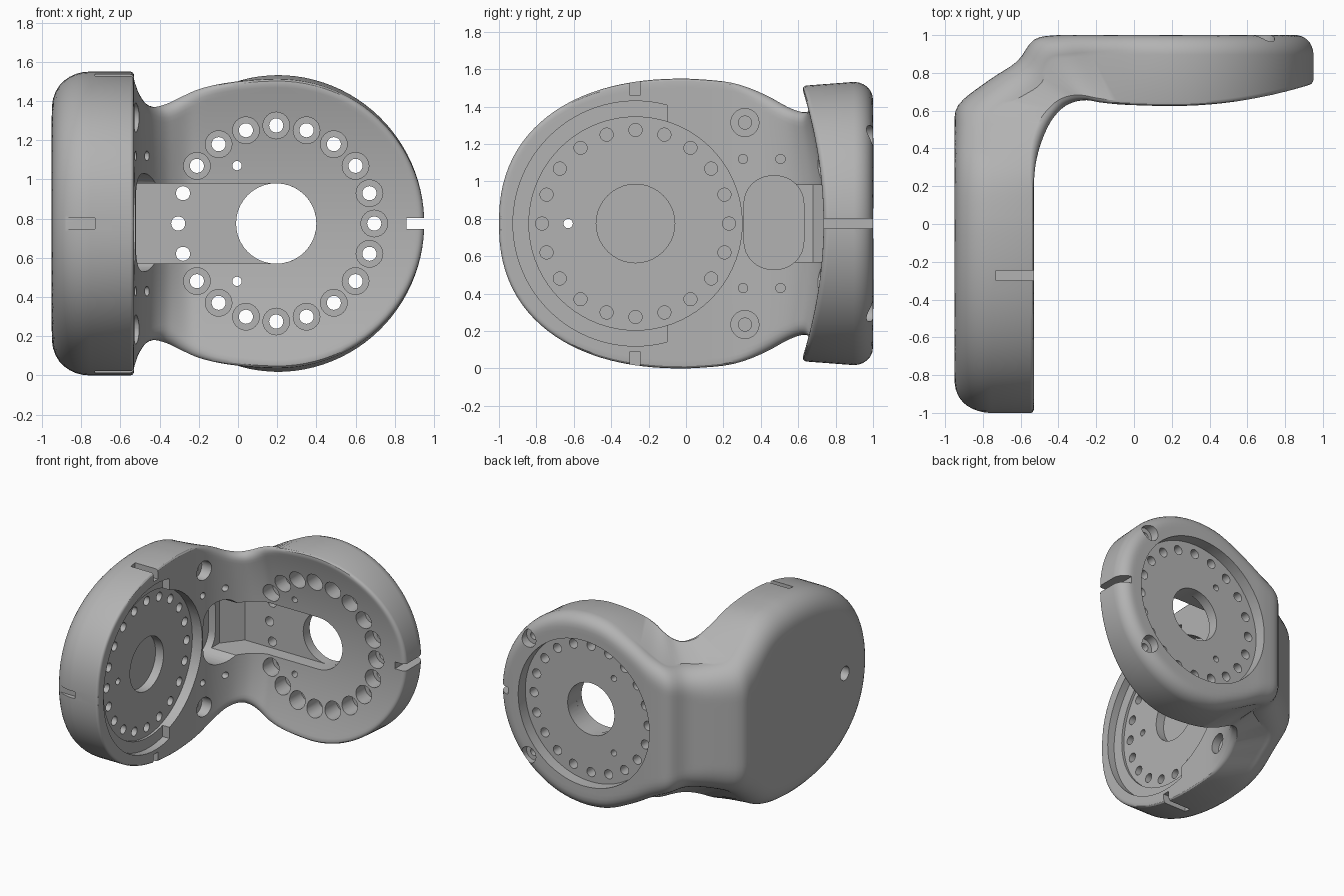
import bpy, bmesh, math
from mathutils import Vector

cube = bpy.data.objects.get("Cube")
if cube:
    bpy.data.objects.remove(cube, do_unlink=True)

MID = 0.775          # height of the horizontal symmetry plane
SIDE_Y = -0.27       # joint axis of the side plate
REAR_X = 0.195       # joint axis of the rear plate
FLOOR = 0.83         # floor of the cable channel and counterbores
SAMPLES = 36

grey = bpy.data.materials.new("satin_grey")
grey.use_nodes = True
grey.diffuse_color = (0.45, 0.45, 0.45, 1)
grey.node_tree.nodes["Principled BSDF"].inputs["Base Color"].default_value = (0.45, 0.45, 0.45, 1)


def new_object(name, bm):
    bmesh.ops.recalc_face_normals(bm, faces=bm.faces[:])
    mesh = bpy.data.meshes.new(name)
    bm.to_mesh(mesh)
    bm.free()
    mesh.materials.append(grey)
    obj = bpy.data.objects.new(name, mesh)
    bpy.context.scene.collection.objects.link(obj)
    return obj


def spline(p0, p1, p2, p3, t):
    return [0.5 * (2 * b + (c - a) * t + (2 * a - 5 * b + 4 * c - d) * t * t
                   + (3 * b - a - 3 * c + d) * t ** 3) for a, b, c, d in zip(p0, p1, p2, p3)]


# Stations along the bent bracket: inner x, y, outer x, y,
# inner and outer half height, outer and inner edge radius, hollowing
stations = []

# Side plate with its rounded free end
for i in range(26):
    y = -math.cos(0.03 + (math.pi / 2 - 0.03) * i / 26)
    half = MID * (1 - abs(y) ** 2.3) ** (1 / 2.3)
    stations.append([-0.53, y, -0.95, y, half, half, 0.17, 0.02, 0])

# Bend and neck
bend = [
    (-0.53, -0.1, -0.95, -0.1, 0.772, 0.772, 0.17, 0.02, 0),
    (-0.53, 0.0, -0.95, 0.0, 0.775, 0.775, 0.17, 0.02, 0),
    (-0.53, 0.2, -0.95, 0.2, 0.76, 0.755, 0.17, 0.02, 0),
    (-0.52, 0.32, -0.95, 0.36, 0.73, 0.70, 0.17, 0.03, 0),
    (-0.49, 0.43, -0.95, 0.5, 0.68, 0.60, 0.17, 0.05, 0.1),
    (-0.44, 0.525, -0.93, 0.63, 0.62, 0.51, 0.17, 0.06, 0.3),
    (-0.38, 0.575, -0.77, 0.76, 0.595, 0.48, 0.17, 0.06, 0.6),
    (-0.32, 0.595, -0.62, 0.86, 0.61, 0.48, 0.15, 0.06, 0.85),
    (-0.25, 0.61, -0.53, 0.975, 0.65, 0.50, 0.13, 0.05, 1),
    (-0.18, 0.61, -0.4, 1.0, 0.685, 0.55, 0.12, 0.04, 1),
    (-0.08, 0.61, -0.22, 1.0, 0.712, 0.64, 0.1, 0.03, 1),
    (0.05, 0.61, 0.0, 1.0, 0.73, 0.73, 0.09, 0.03, 1),
    (0.2, 0.61, 0.2, 1.0, 0.737, 0.757, 0.09, 0.03, 1),
    (0.35, 0.61, 0.35, 1.0, 0.722, 0.742, 0.09, 0.03, 1),
]
for k in range(1, len(bend) - 2):
    for s in range(4):
        stations.append(spline(*bend[k - 1:k + 3], s / 4))

# Rear plate with its rounded free end
for i in range(25):
    a = (math.pi / 2 - 0.04) * i / 24
    x, half = 0.2 + 0.75 * math.sin(a), 0.757 * math.cos(a)
    stations.append([x, 0.61, x, 1.0, half * 0.975, half, 0.09, 0.03, 1])


def middle(s):
    return Vector(((s[0] + s[2]) / 2, (s[1] + s[3]) / 2))


def rounding(z, half, slope, radius):
    dist = (half * half - z * z) / (2 * half) / math.sqrt(1 + slope * slope)
    t = 1 - min(max(dist / radius, 0), 1)
    return radius * (1 - math.sqrt(1 - t * t))


# Skin the stations into one closed body; the rear plate is hollowed across its height
bm = bmesh.new()
rings = []
for i, (ix, iy, ox, oy, h_in, h_out, r_out, r_in, hollow) in enumerate(stations):
    before, after = stations[max(i - 1, 0)], stations[min(i + 1, len(stations) - 1)]
    slope = (after[5] - before[5]) / max((middle(after) - middle(before)).length, 1e-4)
    inner, outer = Vector((ix, iy, MID)), Vector((ox, oy, MID))
    across = (inner - outer).normalized()
    out_side, in_side = [], []
    for j in range(SAMPLES + 1):
        u = math.sin((2 * j / SAMPLES - 1) * math.pi / 2)
        z = u * h_out
        out_side.append(bm.verts.new(outer + Vector((0, 0, z))
                                     + across * 1.15 * rounding(z, h_out, slope, r_out)))
        z = u * h_in
        sag = 0.125 * hollow * (1 - (z / 0.757) ** 2)
        in_side.append(bm.verts.new(inner + Vector((0, sag, z))
                                    - across * rounding(z, h_in, slope, r_in)))
    rings.append(out_side + in_side[::-1])
for a, b in zip(rings, rings[1:]):
    n = len(a)
    for j in range(n):
        bm.faces.new((a[j], a[(j + 1) % n], b[(j + 1) % n], b[j]))
bm.faces.new(rings[0])
bm.faces.new(rings[-1])
body = new_object("angle_bracket_body", bm)


# Cutter helpers: each shape is (axis, outline, low, high)
def arc(u, v, r, start=0, end=360, steps=40):
    full = end - start == 360
    return [(u + r * math.cos(math.radians(start + (end - start) * k / steps)),
             v + r * math.sin(math.radians(start + (end - start) * k / steps)))
            for k in range(steps if full else steps + 1)]


def disc(axis, u, v, r, low, high, steps=40):
    return (axis, arc(u, v, r, steps=steps), low, high)


def block(axis, u0, u1, v0, v1, low, high):
    return (axis, [(u0, v0), (u1, v0), (u1, v1), (u0, v1)], low, high)


def cut(name, shapes):
    place = {"x": lambda u, v, w: (w, u, v), "y": lambda u, v, w: (u, w, v),
             "z": lambda u, v, w: (u, v, w)}
    bm = bmesh.new()
    for axis, outline, low, high in shapes:
        ends = [[bm.verts.new(place[axis](u, v, w)) for u, v in outline] for w in (low, high)]
        n = len(outline)
        bm.faces.new(ends[0])
        bm.faces.new(ends[1][::-1])
        for k in range(n):
            bm.faces.new((ends[0][k], ends[0][(k + 1) % n], ends[1][(k + 1) % n], ends[1][k]))
    cutter = new_object(name, bm)
    cutter.hide_render = True
    mod = body.modifiers.new(name, "BOOLEAN")
    mod.operation, mod.solver, mod.object = "DIFFERENCE", "EXACT", cutter
    bpy.context.view_layer.objects.active = body
    bpy.ops.object.modifier_apply(modifier=name)
    bpy.data.objects.remove(cutter, do_unlink=True)


# Joint recesses, cable channel, bolt seats and index notches
channel = [(-0.5, MID - 0.205)] + arc(REAR_X, MID, 0.205, -90, 90, 24) + [(-0.5, MID + 0.205)]
recesses = [
    disc("x", SIDE_Y, MID, 0.57, -0.61, -0.4, 72),
    disc("y", REAR_X, MID, 0.575, 0.91, 1.1, 72),
    ("y", channel, 0.5, FLOOR),
    block("y", 0.86, 1.1, 0.748, 0.802, 0.5, 1.2),
    block("y", -0.88, -0.73, 0.748, 0.802, -1.1, -0.965),
    block("x", -0.3, -0.245, 1.46, 1.7, -0.73, -0.4),
    block("x", -0.3, -0.245, -0.1, 0.09, -0.73, -0.4),
]
for side in (-1, 1):
    recesses.append(disc("x", 0.315, MID + side * 0.54, 0.075, -0.59, -0.3, 28))
    recesses.append(disc("y", 0.68, MID + side * 0.46, 0.065, 0.93, 1.1, 28))
cut("recess_cutter", recesses)

# Stepped ledge, cable pocket, bores and counterbores
pocket = []
for u, v, start in ((0.48, 0.88, 0), (0.46, 0.88, 90), (0.46, 0.68, 180), (0.48, 0.68, 270)):
    pocket += arc(u, v, 0.15, start, start + 90, 8)
bores = [
    ("x", arc(SIDE_Y, MID, 0.655, 75, 285, 56), -0.59, -0.4),
    ("x", pocket, -0.7, -0.35),
    disc("x", SIDE_Y, MID, 0.21, -0.68, -0.6),
    disc("y", REAR_X, MID, 0.205, 0.8, 1.1),
    disc("x", -0.63, MID, 0.055, -1.1, -0.85, 24),
]
ring = [math.radians(18 * k) for k in range(20)]
for k, a in enumerate(ring):
    if k not in (9, 10, 11):
        bores.append(disc("y", REAR_X + 0.5 * math.cos(a), MID + 0.5 * math.sin(a),
                          0.068, 0.5, FLOOR, 24))
cut("bore_cutter", bores)

# Channel elbow, screw circles and small fixing holes
elbow = [(-0.64, 0.5), (-0.64, 0.68), (-0.52, FLOOR), (-0.4, FLOOR), (-0.4, 0.5)]
holes = [("z", elbow, MID - 0.205, MID + 0.205), disc("x", -0.63, MID, 0.025, -1.1, -0.5, 16)]
for a in ring:
    c, s = 0.5 * math.cos(a), 0.5 * math.sin(a)
    holes.append(disc("y", REAR_X + c, MID + s, 0.036, 0.5, 1.1, 20))
    holes.append(disc("x", SIDE_Y + c, MID + s, 0.035, -0.7, -0.5, 20))
for side in (-1, 1):
    holes.append(disc("y", -0.005, MID + side * 0.295, 0.024, 0.5, 1.1, 16))
    holes.append(disc("x", 0.315, MID + side * 0.54, 0.035, -0.68, -0.3, 20))
    holes.append(disc("y", 0.68, MID + side * 0.46, 0.03, 0.86, 1.1, 20))
    for y in (0.305, 0.505):
        holes.append(disc("x", y, MID + side * 0.345, 0.025, -0.62, -0.3, 16))
cut("hole_cutter", holes)

# Smooth shading with crisp machined edges
bpy.ops.object.select_all(action="DESELECT")
body.select_set(True)
bpy.context.view_layer.objects.active = body
bpy.ops.object.shade_smooth_by_angle(angle=math.radians(30))
